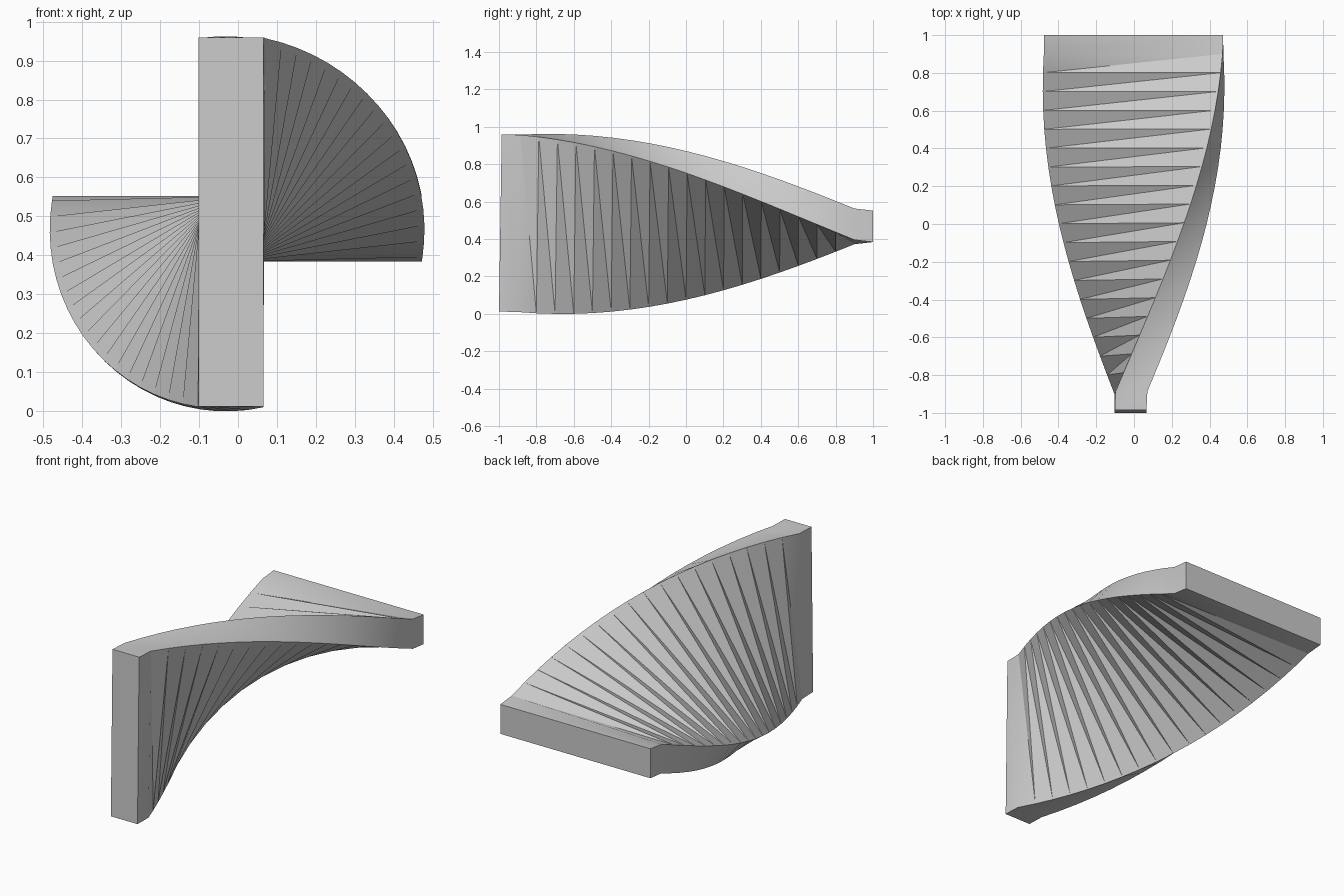
import bpy, bmesh
from math import sin, cos, radians

if "Cube" in bpy.data.objects:
    bpy.data.objects.remove(bpy.data.objects["Cube"])

WIDE, THICK, SEGS = 0.947, 0.168, 20


def section(bm, i):
    """Rectangular cross-section, turned clockwise (seen from the front) along y."""
    t = i / SEGS
    y = -1 + 2 * t
    # quarter turn that eases in and out on the first and last segment
    if i == 0:
        a = 0.0
    elif i == SEGS:
        a = 90.0
    else:
        a = 0.4 + (88.6 - 0.4) * (i - 1) / (SEGS - 2)
    a = radians(a)
    f = (1 - t) ** 2
    cx, cz = -0.002 - 0.016 * f, 0.47 + 0.018 * f   # slightly bowed centre line
    lean = 0.0155 * (1 - t)                         # section stays square to the bow
    ring = []
    for sx, sz in ((-1, -1), (1, -1), (1, 1), (-1, 1)):
        u, v = sx * THICK / 2, sz * WIDE / 2
        dx, dz = u * cos(a) + v * sin(a), v * cos(a) - u * sin(a)
        yy = y + lean * (dz + WIDE / 2)
        ring.append(bm.verts.new((cx + dx, min(yy, 1.0), cz + dz)))
    return ring


# Twisted bar: skin the turning sections, splitting each panel along its inner diagonal
bm = bmesh.new()
rings = [section(bm, i) for i in range(SEGS + 1)]
for r, s in zip(rings, rings[1:]):
    for k in range(4):
        n = (k + 1) % 4
        mid_a = (r[k].co + s[n].co) / 2
        mid_b = (r[n].co + s[k].co) / 2
        axis = sum((v.co for v in r + s), mid_a * 0) / 8
        if (mid_a - axis).length < (mid_b - axis).length:
            bm.faces.new((r[k], r[n], s[n]))
            bm.faces.new((r[k], s[n], s[k]))
        else:
            bm.faces.new((r[k], r[n], s[k]))
            bm.faces.new((r[n], s[n], s[k]))
bm.faces.new(rings[0])
bm.faces.new(rings[-1])
bmesh.ops.recalc_face_normals(bm, faces=bm.faces)

# Rest the lowest edge on the ground
low = min(v.co.z for v in bm.verts)
bmesh.ops.translate(bm, verts=bm.verts, vec=(0, 0, -low))

mesh = bpy.data.meshes.new("twisted_bar")
bm.to_mesh(mesh)
bm.free()
bar = bpy.data.objects.new("twisted_bar", mesh)
bpy.context.collection.objects.link(bar)
bpy.context.view_layer.objects.active = bar
bar.select_set(True)
bpy.ops.object.shade_smooth_by_angle(angle=radians(30))
